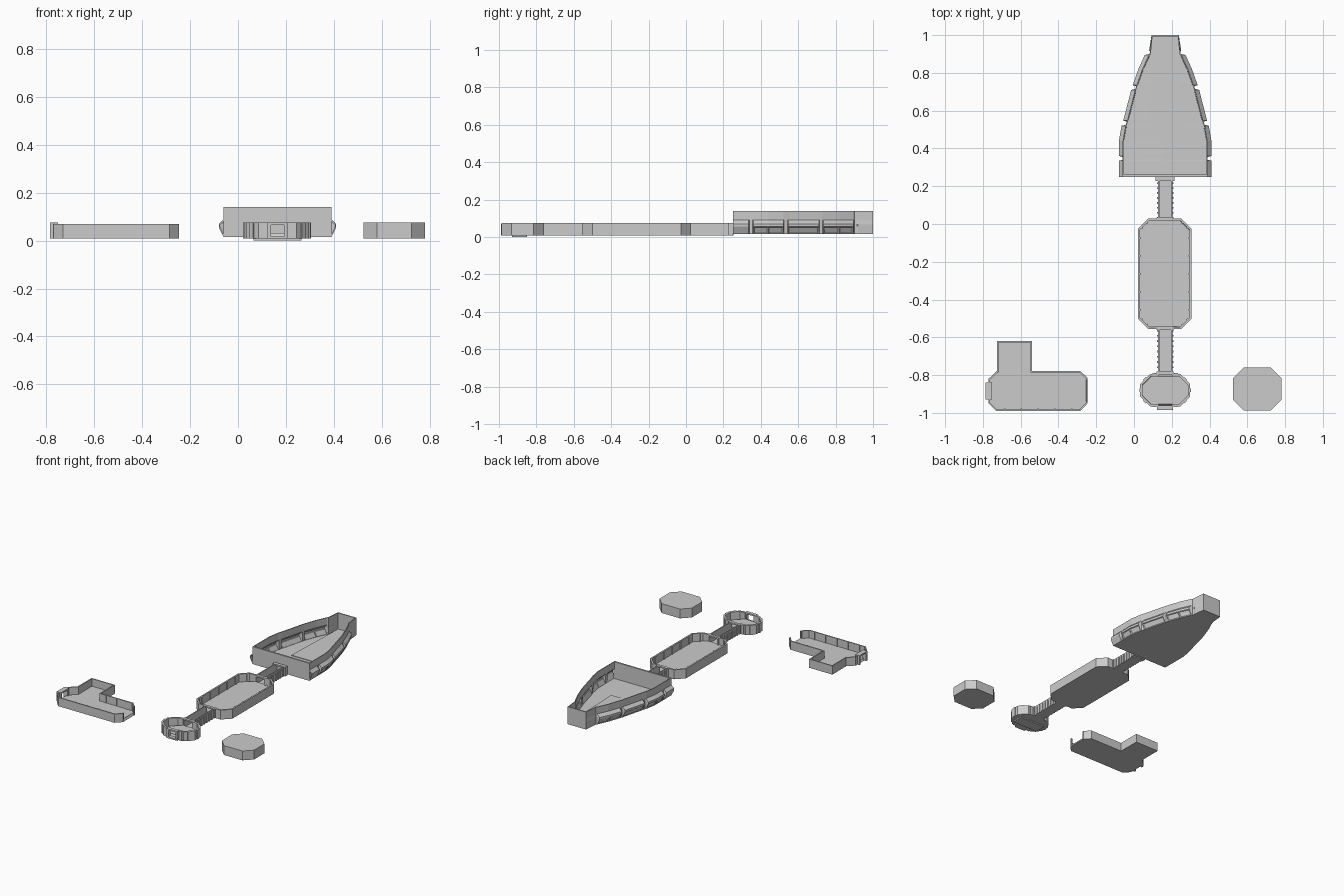
import bpy, bmesh
from math import atan2
from mathutils import Vector, Matrix

if "Cube" in bpy.data.objects:
    bpy.data.objects.remove(bpy.data.objects["Cube"])

CX = 0.165          # centre line of the main spine
Z0, Z1 = 0.008, 0.075


def finish(name, bm, loc=(0, 0, 0)):
    me = bpy.data.meshes.new(name)
    bm.to_mesh(me)
    bm.free()
    ob = bpy.data.objects.new(name, me)
    ob.location = loc
    bpy.context.collection.objects.link(ob)
    return ob


def add_box(bm, x0, x1, y0, y1, z0, z1, rot=None):
    m = Matrix.Translation(((x0 + x1) / 2, (y0 + y1) / 2, (z0 + z1) / 2))
    if rot is not None:
        m = m @ Matrix.Rotation(rot, 4, 'Z')
    m = m @ Matrix.Diagonal((x1 - x0, y1 - y0, z1 - z0, 1))
    bmesh.ops.create_cube(bm, size=1, matrix=m)


def octagon(x0, x1, y0, y1, c):
    """Chamfered rectangle, counter-clockwise."""
    return [(x0 + c, y0), (x1 - c, y0), (x1, y0 + c), (x1, y1 - c),
            (x1 - c, y1), (x0 + c, y1), (x0, y1 - c), (x0, y0 + c)]


def tray(name, pts, t, z0=Z0, z1=Z1, gaps=(), lid=False):
    """Floor with upright walls; gaps are edges left without a wall."""
    bm = bmesh.new()
    lo = [bm.verts.new((x, y, z0)) for x, y in pts]
    hi = [bm.verts.new((x, y, z1)) for x, y in pts]
    bm.faces.new(lo[::-1])
    n = len(pts)
    for i in range(n):
        if i not in gaps:
            j = (i + 1) % n
            bm.faces.new((lo[i], lo[j], hi[j], hi[i]))
    if lid:
        bm.faces.new(hi)
    for v in [v for v in bm.verts if not v.link_faces]:
        bm.verts.remove(v)
    ob = finish(name, bm)
    if not lid:
        s = ob.modifiers.new("thickness", 'SOLIDIFY')
        s.thickness, s.offset, s.use_even_offset = t, -1, True
    return ob


def ribs(name, pts, edges, spacing, inset, w=0.008, d=0.006, z0=Z0, z1=Z1):
    """Upright ribs spread along chosen outline edges."""
    bm = bmesh.new()
    for i in edges:
        a, b = Vector(pts[i]), Vector(pts[(i + 1) % len(pts)])
        e = b - a
        k = max(1, round(e.length / spacing))
        inward = Vector((-e.y, e.x)).normalized() * inset
        for s in range(k):
            p = a + e * ((s + 0.5) / k) + inward
            add_box(bm, p.x - w / 2, p.x + w / 2, p.y - d / 2, p.y + d / 2,
                    z0, z1, atan2(e.y, e.x))
    return finish(name, bm)


def door_frame(name, x, y, half, depth, along_x=True):
    bm = bmesh.new()
    for a, b, lo, hi in [(-half, -half + .014, Z0, Z1), (half - .014, half, Z0, Z1),
                         (-half, half, Z1 - .01, Z1)]:
        if along_x:
            add_box(bm, x + a, x + b, y - depth, y + depth, lo, hi)
        else:
            add_box(bm, x - depth, x + depth, y + a, y + b, lo, hi)
    return finish(name, bm)


# Main hold: chamfered room with a doorway at each end
d = 0.035
hold = octagon(0.02, 0.305, -0.555, 0.028, 0.055)
hold[1:1] = [(CX - d, -0.555), (CX + d, -0.555)]
hold[7:7] = [(CX + d, 0.028), (CX - d, 0.028)]
tray("hold", hold, 0.011, gaps=(1, 7))
ribs("hold_ribs", hold, (4, 10), 0.105, 0.013)
ribs("hold_corner_ribs", hold, (3, 5, 9, 11), 0.05, 0.013)

# Two ribbed corridors, open at both ends
for name, y0, y1 in (("front_corridor", -0.80, -0.55), ("rear_corridor", 0.02, 0.255)):
    c = [(CX - .038, y0), (CX + .038, y0), (CX + .038, y1), (CX - .038, y1)]
    tray(name, c, 0.007, gaps=(0, 2))
    ribs(name + "_ribs", c, (1, 3), 0.027, -0.001, w=0.009, d=0.008, z1=0.064)
door_frame("rear_door", CX, 0.24, 0.05, 0.012)
door_frame("hold_rear_door", CX, 0.025, 0.045, 0.01)
door_frame("hold_front_door", CX, -0.55, 0.045, 0.01)

# Forward hub with doorways front and back
hub = octagon(CX - .132, CX + .132, -0.965, -0.795, 0.052)
hub[1:1] = [(CX - d, -0.965), (CX + d, -0.965)]
hub[7:7] = [(CX + d, -0.795), (CX - d, -0.795)]
tray("hub", hub, 0.012, gaps=(1, 7))
ribs("hub_ribs", hub, (0, 2, 3, 4, 5, 6, 8, 9, 10, 11), 0.05, -0.001, w=0.02, d=0.008)
door_frame("hub_front_door", CX, -0.972, 0.042, 0.012)
door_frame("hub_rear_door", CX, -0.79, 0.045, 0.01)
bm = bmesh.new()
add_box(bm, CX - .038, CX + .038, -0.985, -0.955, Z0, 0.018)
add_box(bm, CX - .10, CX + .10, -0.93, -0.85, 0, 0.012)
finish("hub_threshold", bm)

# L-shaped side room: alcove to the back, open end and a door on the other end
side = [(-.73, -.99), (-.285, -.99), (-.246, -.95), (-.246, -.94), (-.246, -.825),
        (-.246, -.815), (-.285, -.777), (-.54, -.777), (-.54, -.62), (-.725, -.62),
        (-.725, -.777), (-.77, -.82), (-.77, -.845), (-.77, -.925), (-.77, -.95)]
tray("side_room", side, 0.008, z1=0.07, gaps=(3, 12))
ribs("side_room_ribs", side, (0, 6), 0.09, 0.01, z1=0.07)
door_frame("side_room_door", -0.768, -0.885, 0.045, 0.017, along_x=False)

# Closed octagonal compartment
tray("closed_compartment", octagon(0.525, 0.78, -0.987, -0.76, 0.055), 0,
     lid=True)

# Large bay: tapering hull whose walls bulge between narrow ribs
# each station: y, half width, bulge amount
stations = [(.25, .245, 1), (.335, .245, 1), (.34, .245, 0), (.355, .245, 0),
            (.36, .245, 1), (.44, .245, 1), (.52, .231, 1), (.525, .229, 0),
            (.542, .224, 0), (.547, .222, 1), (.71, .180, 1), (.715, .178, 0),
            (.73, .174, 0), (.735, .172, 1), (.82, .142, 1), (.895, .108, 1),
            (.9, .102, 0), (.915, .098, 0), (.92, .096, .3), (1.0, .072, .1)]
bm = bmesh.new()
rows = []
for y, w, k in stations:
    inner = w - 0.02 * min(1, (1.0 - y) / 0.1)
    b = (w - inner) * k
    profile = [(0, .015), (inner, .015), (inner + b, .055),
               (inner + b, .07), (inner, .09), (inner, .14)]
    rows.append([bm.verts.new((x, y, z)) for x, z in profile])
windows = []
for i in range(len(rows) - 1):
    for j in range(5):
        f = bm.faces.new((rows[i][j], rows[i + 1][j], rows[i + 1][j + 1], rows[i][j + 1]))
        if j == 1 and stations[i][2] == stations[i + 1][2] == 1 and i > 3:
            windows.append(f)
bm.normal_update()
bmesh.ops.inset_individual(bm, faces=windows, thickness=0.008, depth=-0.004)
bay = finish("bay_hull", bm, (CX, 0, 0))
m = bay.modifiers.new("mirror", 'MIRROR')
m.use_clip = True
s = bay.modifiers.new("thickness", 'SOLIDIFY')
s.thickness, s.offset = 0.006, -1

# Bay end walls
bm = bmesh.new()
add_box(bm, CX - .225, CX + .225, 0.25, 0.262, 0.015, 0.14)
add_box(bm, CX - .07, CX + .07, 0.992, 1.0, 0.015, 0.14)
finish("bay_end_walls", bm)

# Tapered ramp on the bay floor
bm = bmesh.new()
plan = [(-.085, .49), (.085, .49), (.066, .993), (-.066, .993)]
lo = [bm.verts.new((x, y, .016)) for x, y in plan]
hi = [bm.verts.new((x, y, .025)) for x, y in plan]
bm.faces.new(lo[::-1])
bm.faces.new(hi)
for i in range(4):
    j = (i + 1) % 4
    bm.faces.new((lo[i], lo[j], hi[j], hi[i]))
finish("bay_ramp", bm, (CX, 0, 0))
